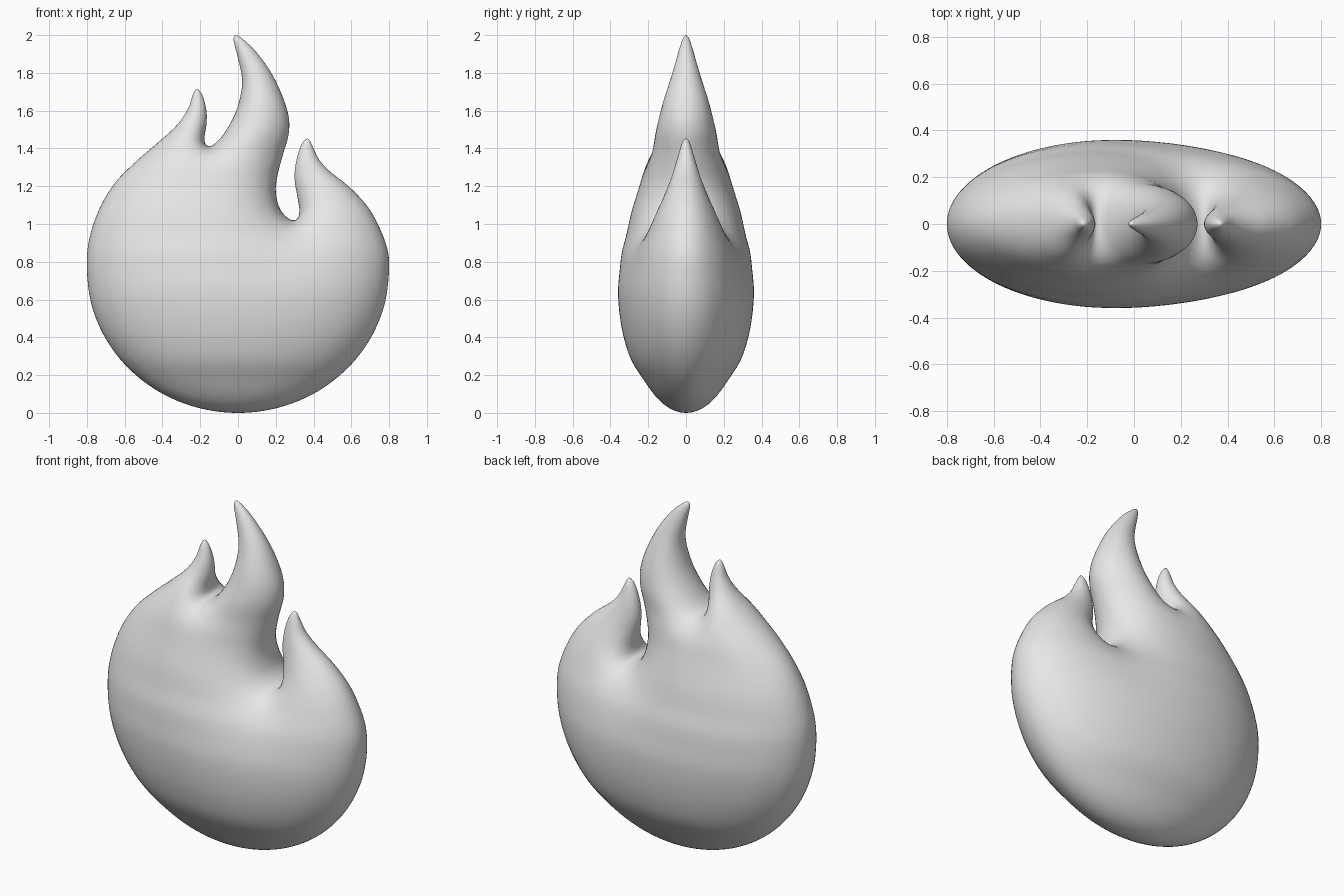
import bpy, bmesh, math
from mathutils import Vector, kdtree
from mathutils.geometry import interpolate_bezier, delaunay_2d_cdt

cube = bpy.data.objects.get("Cube")
if cube:
    bpy.data.objects.remove(cube, do_unlink=True)

# Flame edge (x, z) from the right shoulder over the three tongues to the left one
TONGUES = [
    (.79, .87), (.74, 1), (.68, 1.1), (.585, 1.2), (.485, 1.28), (.43, 1.34), (.4, 1.4),
    (.37, 1.453), (.335, 1.42), (.305, 1.315), (.3, 1.235), (.315, 1.14), (.325, 1.065),
    (.31, 1.024), (.275, 1.024), (.225, 1.075), (.2, 1.17), (.21, 1.26), (.24, 1.375),
    (.268, 1.475), (.268, 1.57), (.23, 1.69), (.167, 1.815), (.088, 1.92), (.024, 1.98),
    (-.012, 2), (-.024, 1.98), (-.008, 1.91), (.019, 1.79), (.019, 1.71), (-.013, 1.59),
    (-.077, 1.475), (-.135, 1.416), (-.167, 1.416), (-.178, 1.448), (-.167, 1.528),
    (-.167, 1.597), (-.188, 1.68), (-.217, 1.716), (-.236, 1.692), (-.263, 1.613),
    (-.32, 1.528), (-.416, 1.438), (-.533, 1.337), (-.645, 1.225), (-.73, 1.088), (-.788, .918)]
# Half thickness at each height
DEPTH = [(.13, .205), (.3, .3), (.5, .35), (.62, .36), (.8, .348), (1, .305), (1.2, .245),
         (1.36, .19), (1.5, .16), (1.65, .12), (1.8, .077), (1.9, .048)]


def smooth_loop(points, step):
    """Closed smooth curve through the points, sampled evenly."""
    n = len(points)

    def tangent(i):
        a, b, c = points[i - 1], points[i % n], points[(i + 1) % n]
        return (c - a) / ((c - b).length + (b - a).length)

    result = []
    for i in range(n):
        a, b = points[i], points[(i + 1) % n]
        reach = (b - a).length / 3
        count = max(3, math.ceil(3 * reach / step))
        arc = interpolate_bezier(a, a + tangent(i) * reach,
                                 b - tangent((i + 1) % n) * reach, b, count + 1)
        result += [p.to_2d() for p in arc[:-1]]
    return result


def tree_of(points):
    tree = kdtree.KDTree(len(points))
    for i, p in enumerate(points):
        tree.insert(p.to_3d(), i)
    tree.balance()
    return tree


def fill_points(outline):
    """Rings that crowd toward the edge, then an even grid inside."""
    edge = tree_of(outline)
    n = len(outline)
    points = list(outline)
    for k in range(1, 8):
        inset, gap = .0012 * k * k, .0012 * (2 * k - 1) * .6
        before, ring = tree_of(points), []
        for i, p in enumerate(outline):
            t = (outline[(i + 1) % n] - outline[i - 1]).normalized()
            q = p + Vector((-t.y, t.x)) * inset
            if (edge.find(q.to_3d())[2] > .93 * inset
                    and before.find(q.to_3d())[2] > gap
                    and all((q - r).length > gap for r in ring)):
                ring.append(q)
        points += ring
    before, step = tree_of(points), .03
    for row in range(1, 67):
        for col in range(-27, 28):
            q = Vector(((col + row % 2 / 2) * step, row * step))
            if edge.find(q.to_3d())[2] > .05 and before.find(q.to_3d())[2] > .018:
                points.append(q)
    return points


def membrane(bm):
    """Height of an evenly inflated membrane pinned along the edge."""
    n = len(bm.verts)
    links = [{} for _ in range(n)]
    load = [0.0] * n
    for f in bm.faces:
        area = max(f.calc_area(), 1e-9)
        vs = f.verts[:]
        for k in range(3):
            a, b, c = vs[k], vs[k - 2], vs[k - 1]
            w = (b.co - a.co).dot(c.co - a.co) / (4 * area)
            links[b.index][c.index] = links[b.index].get(c.index, 0) + w
            links[c.index][b.index] = links[c.index].get(b.index, 0) + w
            load[a.index] += area / 3
    free = [v.index for v in bm.verts if not v.is_boundary]
    diag = [sum(d.values()) or 1.0 for d in links]
    rows = [(i, list(links[i].items())) for i in free]

    # Conjugate gradient with diagonal scaling
    u, p, ap = [0.0] * n, [0.0] * n, [0.0] * n
    r = list(load)
    for i in free:
        p[i] = r[i] / diag[i]
    rz = sum(r[i] * p[i] for i in free)
    start = rz
    for _ in range(600):
        for i, row in rows:
            ap[i] = diag[i] * p[i] - sum([w * p[j] for j, w in row])
        alpha = rz / sum(p[i] * ap[i] for i in free)
        for i in free:
            u[i] += alpha * p[i]
            r[i] -= alpha * ap[i]
        new = sum(r[i] * r[i] / diag[i] for i in free)
        if new < start * 1e-10:
            break
        for i in free:
            p[i] = r[i] / diag[i] + new / rz * p[i]
        rz = new
    return [math.sqrt(max(h, 0)) for h in u]


# Round belly below, tongues above
belly = [(.8 * math.cos(a), .76 + .76 * math.sin(a))
         for a in (math.radians(d) for d in range(180, 361, 15))]
outline = smooth_loop([Vector(p) for p in belly + TONGUES], .022)
verts, _, faces, *_ = delaunay_2d_cdt(fill_points(outline), [], [list(range(len(outline)))], 1, 1e-6)

# Flat front sheet
bm = bmesh.new()
sheet = [bm.verts.new((v.x, 0, v.y)) for v in verts]
for f in faces:
    bm.faces.new([sheet[i] for i in f])
bmesh.ops.delete(bm, geom=[v for v in bm.verts if not v.link_faces], context='VERTS')
bm.normal_update()
for f in bm.faces:
    f.smooth = True
    if f.normal.y > 0:
        f.normal_flip()
bm.verts.index_update()

# Puff the sheet out to the wanted thickness at every height
height = membrane(bm)
scales = []
for z, depth in DEPTH:
    widest = max(height[v.index] for v in bm.verts if abs(v.co.z - z) < .025)
    scales.append((z, depth / widest))
for v in bm.verts:
    weights = [(math.exp(-((v.co.z - z) / .1) ** 2) + 1e-9, s) for z, s in scales]
    v.co.y = -height[v.index] * sum(w * s for w, s in weights) / sum(w for w, _ in weights)

mesh = bpy.data.meshes.new("flame")
bm.to_mesh(mesh)
bm.free()
flame = bpy.data.objects.new("flame", mesh)
bpy.context.collection.objects.link(flame)

# Matching back half
mirror = flame.modifiers.new("back_half", 'MIRROR')
mirror.use_axis = (False, True, False)
mirror.merge_threshold = .0002

grey = bpy.data.materials.new("light_grey")
grey.use_nodes = True
grey.diffuse_color = (.8, .8, .8, 1)
grey.node_tree.nodes["Principled BSDF"].inputs["Base Color"].default_value = (.8, .8, .8, 1)
mesh.materials.append(grey)
